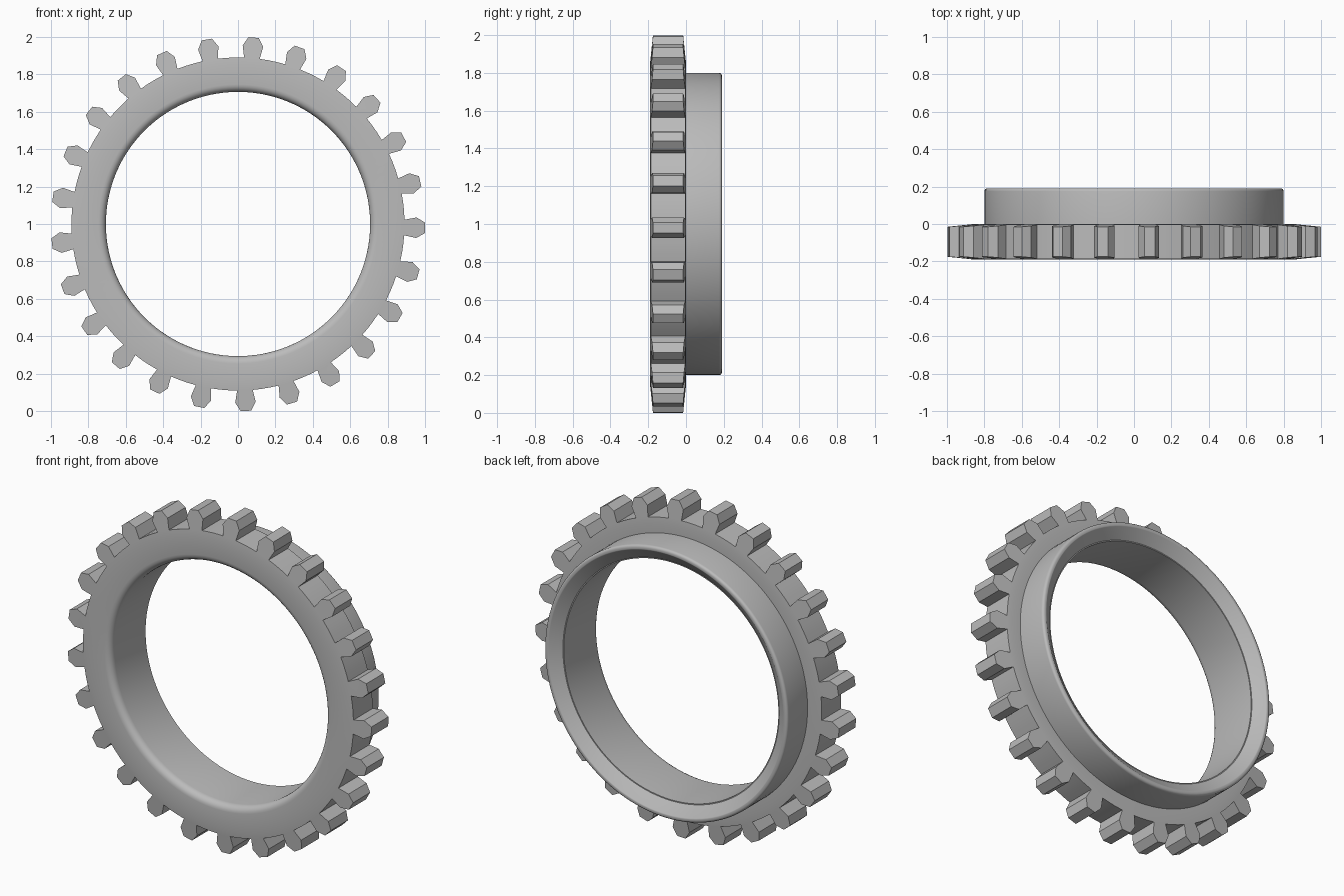
import bpy
import bmesh
from math import cos, sin, pi, radians

cube = bpy.data.objects.get("Cube")
if cube:
    bpy.data.objects.remove(cube, do_unlink=True)

TEETH = 25
PITCH = 2 * pi / TEETH
START = radians(-1.2)
FRONT, BACK = -0.19, 0.0
ROOT, SHOULDER = 0.89, 0.855

# Half angles of a tooth at its base, widest point and tip
BASE, WIDE, TIP = 0.047, 0.0575, 0.028
WIDE_R, TIP_R = 0.955, 1.0


def slope(r):
    """Slight thinning of the gear towards the tooth tips."""
    return 0.015 * (r - SHOULDER) / (TIP_R - SHOULDER)


def arc(r, y, radius, start, end, steps=5):
    """Points of a rounded profile corner as (radius, y)."""
    angles = [radians(start + (end - start) * i / steps) for i in range(steps + 1)]
    return [(r + radius * cos(a), y + radius * sin(a)) for a in angles]


bm = bmesh.new()


def vert(r, y, angle):
    return bm.verts.new((r * cos(angle), y, 1 + r * sin(angle)))


# Cross-section from the back root, over the sleeve, through the bore, to the front root
profile = [(ROOT, BACK - slope(ROOT)), (SHOULDER, BACK), (0.80, BACK)]
profile += arc(0.785, 0.175, 0.015, 0, 90, 4)
profile += arc(0.778, 0.182, 0.008, 90, 135, 2)
profile += [(0.712, 0.14), (0.706, 0.14)]
profile += arc(0.746, FRONT + 0.04, 0.04, 180, 270)
profile += [(SHOULDER, FRONT), (ROOT, FRONT + slope(ROOT))]

# Five angular stations per tooth: three under the tooth, two in the gap
gap = PITCH - 2 * BASE
stations = [-BASE, 0, BASE, BASE + gap / 3, BASE + 2 * gap / 3]
angles = [START + k * PITCH + s for k in range(TEETH) for s in stations]
rings = [[vert(r, y, a) for a in angles] for r, y in profile]
count = len(angles)

for ring_a, ring_b in zip(rings, rings[1:]):
    for i in range(count):
        j = (i + 1) % count
        bm.faces.new((ring_a[i], ring_a[j], ring_b[j], ring_b[i]))

# Root floor between teeth
back_root, front_root = rings[0], rings[-1]
for i in range(count):
    if i % 5 >= 2:
        j = (i + 1) % count
        bm.faces.new((back_root[i], back_root[j], front_root[j], front_root[i]))

# Teeth: a bulged outline on both faces joined by walls
corners = [(WIDE_R, WIDE), (TIP_R, TIP), (TIP_R, -TIP), (WIDE_R, -WIDE)]
for k in range(TEETH):
    mid = START + k * PITCH
    outlines = []
    for ring, y, sign in ((front_root, FRONT, 1), (back_root, BACK, -1)):
        tip = [vert(r, y + sign * slope(r), mid + a) for r, a in corners]
        left, centre, right = ring[5 * k:5 * k + 3]
        bm.faces.new([left, centre, right] + tip)
        outlines.append([right] + tip + [left])
    front, back = outlines
    for i in range(len(front) - 1):
        bm.faces.new((front[i], front[i + 1], back[i + 1], back[i]))

bmesh.ops.recalc_face_normals(bm, faces=bm.faces)
mesh = bpy.data.meshes.new("gear_ring")
bm.to_mesh(mesh)
bm.free()

# Single grey metal colour
metal = bpy.data.materials.new("grey_metal")
metal.use_nodes = True
color = (0.5, 0.5, 0.5, 1)
metal.diffuse_color = color
metal.node_tree.nodes["Principled BSDF"].inputs["Base Color"].default_value = color
mesh.materials.append(metal)

gear = bpy.data.objects.new("gear_ring", mesh)
bpy.context.collection.objects.link(gear)
bpy.ops.object.select_all(action="DESELECT")
gear.select_set(True)
bpy.context.view_layer.objects.active = gear
bpy.ops.object.shade_smooth_by_angle(angle=radians(25))
